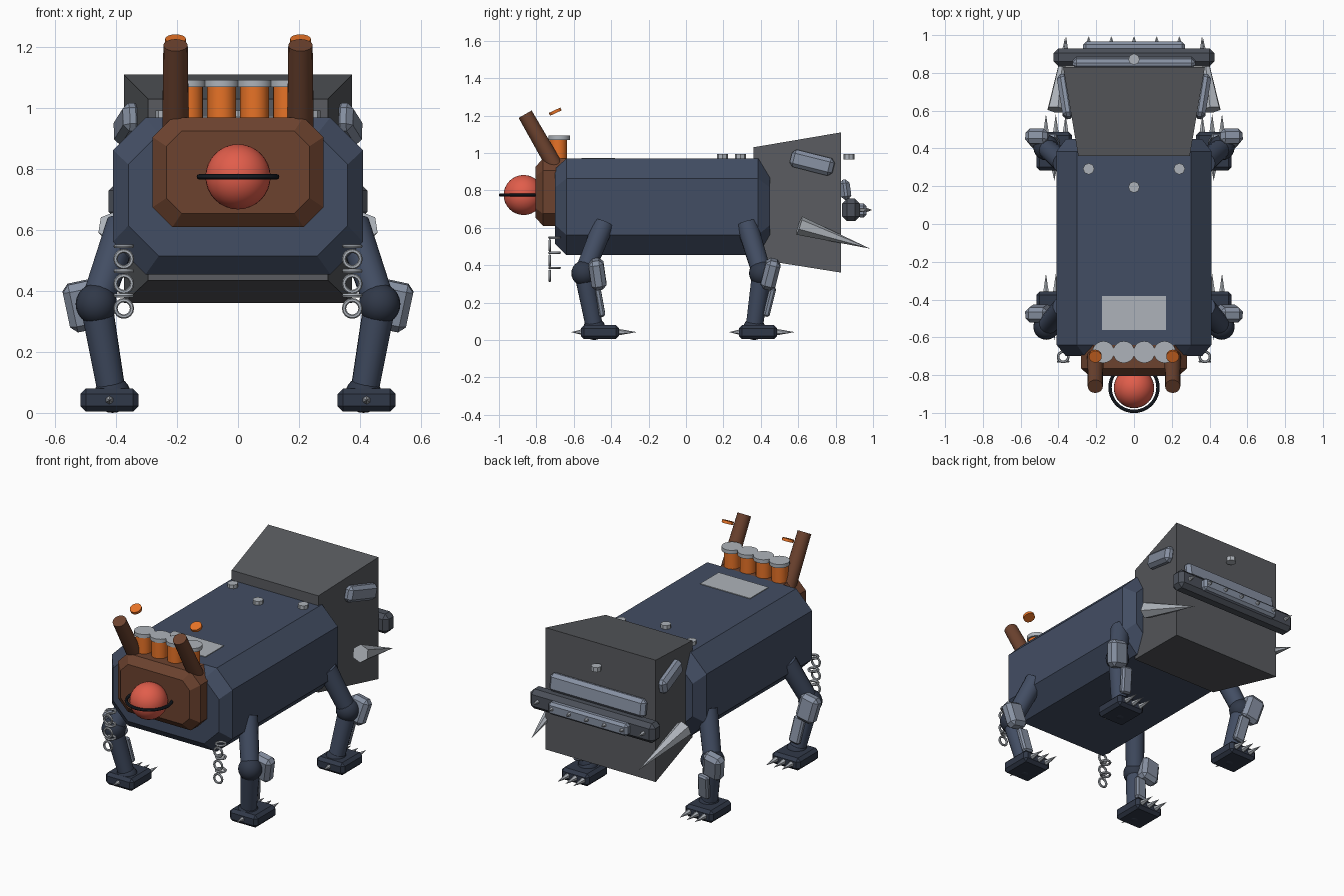
import bpy, bmesh, math
from mathutils import Vector, Matrix, Euler

if "Cube" in bpy.data.objects:
    bpy.data.objects.remove(bpy.data.objects["Cube"])


def material(name, rgb):
    m = bpy.data.materials.new(name)
    m.diffuse_color = (*rgb, 1)
    m.use_nodes = True
    m.node_tree.nodes["Principled BSDF"].inputs["Base Color"].default_value = m.diffuse_color
    return m


NAVY = material("navy", (0.055, 0.075, 0.125))
DARK_NAVY = material("dark_navy", (0.03, 0.04, 0.065))
BROWN = material("brown", (0.15, 0.055, 0.028))
ORANGE = material("orange", (0.8, 0.17, 0.02))
RED = material("red", (0.75, 0.11, 0.07))
CHARCOAL = material("charcoal", (0.1, 0.105, 0.115))
GUNMETAL = material("gunmetal", (0.07, 0.08, 0.10))
STEEL = material("steel", (0.24, 0.28, 0.36))
SILVER = material("silver", (0.42, 0.45, 0.49))
BLACK = material("black", (0.012, 0.017, 0.025))


def finish(name, bm, mat, smooth=False):
    bmesh.ops.recalc_face_normals(bm, faces=bm.faces)
    me = bpy.data.meshes.new(name)
    bm.to_mesh(me)
    bm.free()
    if smooth:
        for p in me.polygons:
            p.use_smooth = True
        me.set_sharp_from_angle(angle=math.radians(40))
    me.materials.append(mat)
    ob = bpy.data.objects.new(name, me)
    bpy.context.collection.objects.link(ob)
    return ob


def box(name, loc, size, mat, bevel=0.0, rot=(0, 0, 0)):
    bm = bmesh.new()
    bmesh.ops.create_cube(bm, size=1)
    bmesh.ops.scale(bm, vec=size, verts=bm.verts)
    if bevel:
        bmesh.ops.bevel(bm, geom=bm.edges[:], offset=bevel, segments=1,
                        affect='EDGES', profile=0.5)
    e = Euler([math.radians(a) for a in rot])
    bm.transform(Matrix.Translation(loc) @ e.to_matrix().to_4x4())
    return finish(name, bm, mat)


def rod(name, a, b, r1, r2, mat, sides=16, smooth=True):
    a, b = Vector(a), Vector(b)
    bm = bmesh.new()
    bmesh.ops.create_cone(bm, cap_ends=True, segments=sides, radius1=r1,
                          radius2=r2, depth=(b - a).length)
    q = Vector((0, 0, 1)).rotation_difference(b - a)
    bm.transform(Matrix.Translation((a + b) / 2) @ q.to_matrix().to_4x4())
    return finish(name, bm, mat, smooth)


def spike(name, a, b, r, sides=6):
    return rod(name, a, b, r, 0, SILVER, sides, False)


def ball(name, loc, r, mat, u=20, v=12):
    bm = bmesh.new()
    bmesh.ops.create_uvsphere(bm, u_segments=u, v_segments=v, radius=r)
    bm.transform(Matrix.Translation(loc))
    return finish(name, bm, mat, True)


def ring(name, loc, major, minor, mat, upright=False, n=24, k=8):
    bm = bmesh.new()
    loops = []
    for i in range(n):
        a = 2 * math.pi * i / n
        row = []
        for j in range(k):
            b = 2 * math.pi * j / k
            r = major + minor * math.cos(b)
            row.append(bm.verts.new((r * math.cos(a), r * math.sin(a), minor * math.sin(b))))
        loops.append(row)
    for i in range(n):
        p, q = loops[i], loops[(i + 1) % n]
        for j in range(k):
            bm.faces.new((p[j], q[j], q[(j + 1) % k], p[(j + 1) % k]))
    if upright:
        bm.transform(Matrix.Rotation(math.pi / 2, 4, 'X'))
    bm.transform(Matrix.Translation(loc))
    return finish(name, bm, mat, True)


def loft(name, sections, mat):
    """Sections along y: (y, half width, z bottom, z top, corner cut)."""
    bm = bmesh.new()
    rows = []
    for y, w, z0, z1, c in sections:
        if c:
            pts = [(w - c, z0), (w, z0 + c), (w, z1 - c), (w - c, z1),
                   (c - w, z1), (-w, z1 - c), (-w, z0 + c), (c - w, z0)]
        else:
            pts = [(w, z0), (w, z1), (-w, z1), (-w, z0)]
        rows.append([bm.verts.new((x, y, z)) for x, z in pts])
    n = len(rows[0])
    for p, q in zip(rows, rows[1:]):
        for i in range(n):
            bm.faces.new((p[i], p[(i + 1) % n], q[(i + 1) % n], q[i]))
    bm.faces.new(rows[0])
    bm.faces.new(rows[-1])
    return finish(name, bm, mat)


# Main hull, rear wedge and face plate
loft("body", [(-0.70, 0.36, 0.515, 0.915, 0.10), (-0.64, 0.41, 0.455, 0.97, 0.107),
              (0.385, 0.41, 0.455, 0.97, 0.107), (0.45, 0.36, 0.515, 0.915, 0.10)], NAVY)
loft("rear_wedge", [(0.36, 0.295, 0.435, 1.03, 0), (0.83, 0.375, 0.36, 1.11, 0)], CHARCOAL)
loft("face_plate", [(-0.805, 0.235, 0.655, 0.925, 0.05), (-0.765, 0.28, 0.61, 0.97, 0.065),
                    (-0.64, 0.28, 0.61, 0.97, 0.065), (-0.60, 0.235, 0.655, 0.925, 0.05)], BROWN)

# Eye and its ring
ball("eye", (0, -0.868, 0.775), 0.107, RED, 32, 16)
ring("eye_ring", (0, -0.865, 0.775), 0.127, 0.009, BLACK, n=40)

# Row of canisters
for i in range(4):
    x = (i - 1.5) * 0.108
    rod("canister", (x, -0.683, 0.93), (x, -0.683, 1.075), 0.047, 0.047, ORANGE, 20)
    rod("canister_lid", (x, -0.678, 1.07), (x, -0.678, 1.093), 0.058, 0.058, SILVER, 20)

# Roof panel and bolts
box("roof_panel", (0, -0.47, 0.97), (0.34, 0.18, 0.008), SILVER)
for x, y in ((-0.24, 0.292), (0.24, 0.292), (0, 0.195), (0, 0.872)):
    rod("bolt", (x, y, 0.965), (x, y, 0.993), 0.03, 0.03, SILVER, 8, False)

# Rear bumper, grille bars and teeth
box("bumper", (0, 0.882, 0.695), (0.85, 0.095, 0.12), GUNMETAL, 0.025)
box("lower_bar", (0, 0.94, 0.693), (0.54, 0.05, 0.075), STEEL, 0.015)
box("upper_bar", (0, 0.852, 0.803), (0.65, 0.055, 0.11), STEEL, 0.02, (8, 0, 0))
for i in range(-3, 4):
    x = i * 0.12
    spike("bumper_tooth", (x, 0.92 if abs(i) == 3 else 0.96, 0.695), (x, 0.995, 0.695), 0.014)

for s in (-1, 1):
    # Exhaust stacks with loose end discs
    rod("stack", (s * 0.205, -0.69, 0.91), (s * 0.205, -0.86, 1.207), 0.044, 0.04, BROWN, 16)
    rod("stack_disc", (s * 0.205, -0.696, 1.213), (s * 0.205, -0.703, 1.228),
        0.034, 0.034, ORANGE, 16)
    # Side plates and tusks on the wedge
    box("side_plate", (s * 0.363, 0.675, 0.948), (0.06, 0.235, 0.095), STEEL, 0.02,
        (-14, 0, -s * 9))
    spike("tusk", (s * 0.41, 0.605, 0.612), (s * 0.365, 0.985, 0.488), 0.052)
    # Hanging chains
    for i in range(3):
        z = 0.547 - i * 0.081
        ring("chain_link_flat", (s * 0.375, -0.703, z), 0.027, 0.007, SILVER, n=16, k=6)
        ring("chain_link", (s * 0.375, -0.728, z - 0.042), 0.027, 0.007, SILVER, True, 16, 6)

    # Legs: hip y, knee y, ankle y, foot y, pad y, pad tilt, calf plate top / bottom y
    for label, hip, knee, ankle, foot, pad, tilt, ct, cb in (
            ("front", -0.44, -0.545, -0.49, -0.46, -0.473, 8, -0.475, -0.448),
            ("rear", 0.325, 0.405, 0.365, 0.385, 0.452, -14, 0.465, 0.428)):
        k = (s * 0.465, knee, 0.357)
        rod(label + "_upper_leg", (s * 0.375, hip, 0.62), k, 0.057, 0.052, NAVY)
        ball(label + "_knee", k, 0.068, DARK_NAVY)
        rod(label + "_lower_leg", k, (s * 0.415, ankle, 0.07), 0.053, 0.046, NAVY)
        ball(label + "_ankle", (s * 0.412, ankle, 0.06), 0.06, DARK_NAVY)
        box(label + "_knee_pad", (s * 0.505, pad, 0.352), (0.12, 0.08, 0.16), STEEL, 0.022,
            (tilt, s * 12, 0))
        box(label + "_calf_plate", (s * 0.435, (ct + cb) / 2, 0.205), (0.07, 0.035, 0.16),
            STEEL, 0.01, (math.degrees(math.atan2(cb - ct, 0.15)), s * 8, 0))
        box(label + "_foot", (s * 0.422, foot, 0.042), (0.19, 0.205, 0.076), DARK_NAVY, 0.018)
        spike(label + "_toe", (s * 0.422, foot - 0.1, 0.042), (s * 0.422, foot - 0.155, 0.042),
              0.014)
        for x in (0.362, 0.414, 0.466):
            spike(label + "_claw", (s * x, foot + 0.095, 0.042), (s * x, foot + 0.197, 0.042),
                  0.018)
